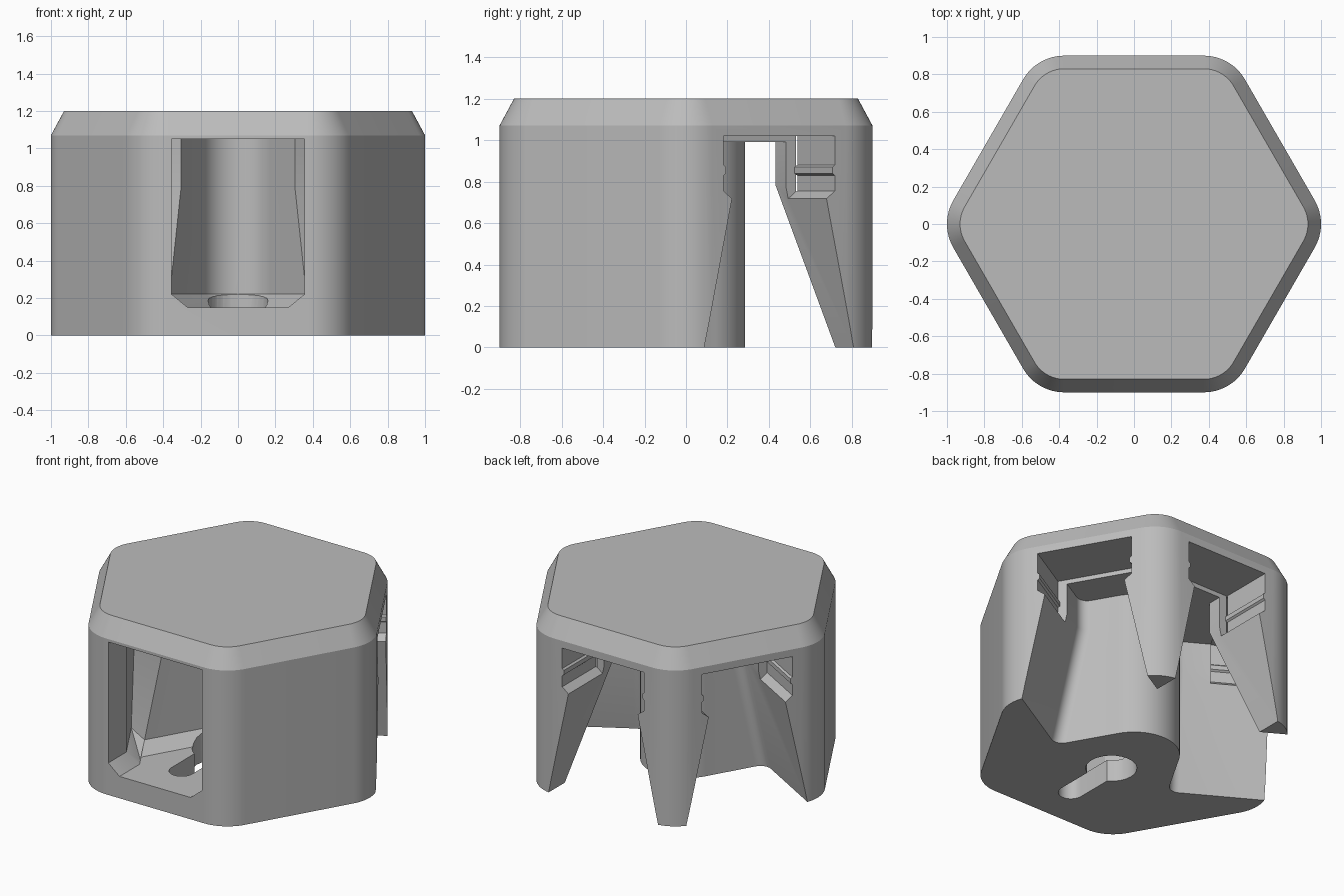
import bpy, bmesh
from math import cos, sin, tan, radians, pi
from mathutils import Matrix, Vector

if "Cube" in bpy.data.objects:
    bpy.data.objects.remove(bpy.data.objects["Cube"])

APOTHEM = 0.9      # centre to flat side
POST = 0.285       # centre to the inner end of each channel
WALL = 0.24        # cavity wall thickness
CEILING = 0.99     # channel ceiling
KNEE = 0.78        # height where the channel sides begin to splay
BACK_SIDES = (30, 90, 150)

grey = bpy.data.materials.new("plain grey")
grey.use_nodes = True
grey.diffuse_color = (0.5, 0.5, 0.5, 1)
grey.node_tree.nodes["Principled BSDF"].inputs["Base Color"].default_value = (0.5, 0.5, 0.5, 1)


def arc(cx, cy, r, start, end, steps=12):
    angles = [radians(start + (end - start) * i / steps) for i in range(steps + 1)]
    return [(cx + r * cos(a), cy + r * sin(a)) for a in angles]


def loft(name, rings):
    """Closed solid through a list of equally long 3D rings."""
    bm = bmesh.new()
    loops = [[bm.verts.new(p) for p in ring] for ring in rings]
    n = len(loops[0])
    for low, high in zip(loops, loops[1:]):
        for i in range(n):
            j = (i + 1) % n
            bm.faces.new((low[i], low[j], high[j], high[i]))
    bm.faces.new(loops[0][::-1])
    bm.faces.new(loops[-1])
    bmesh.ops.recalc_face_normals(bm, faces=bm.faces)
    mesh = bpy.data.meshes.new(name)
    bm.to_mesh(mesh)
    bm.free()
    mesh.materials.append(grey)
    obj = bpy.data.objects.new(name, mesh)
    bpy.context.collection.objects.link(obj)
    return obj


def at_height(outline, z):
    return [(x, y, z) for x, y in outline]


def prism(name, outline, bottom, top):
    return loft(name, [at_height(outline, bottom), at_height(outline, top)])


def cut(target, cutter):
    bpy.context.view_layer.update()
    mod = target.modifiers.new("cut", 'BOOLEAN')
    mod.operation = 'DIFFERENCE'
    mod.solver = 'EXACT'
    mod.object = cutter
    bpy.context.view_layer.objects.active = target
    bpy.ops.object.modifier_apply(modifier=mod.name)
    bpy.data.objects.remove(cutter)


def turn(obj, degrees):
    obj.data.transform(Matrix.Rotation(radians(degrees), 4, 'Z'))
    return obj


def meet(angle_a, dist_a, angle_b, dist_b):
    """Point where two lines, given by normal angle and distance, cross."""
    a, b = radians(angle_a), radians(angle_b)
    det = sin(b - a)
    return ((dist_a * sin(b) - dist_b * sin(a)) / det,
            (dist_b * cos(a) - dist_a * cos(b)) / det)


# Rounded hexagonal housing with a chamfered top
def hexagon(inset):
    r = 0.254
    reach = (APOTHEM - r) / cos(pi / 6)
    points = []
    for k in range(6):
        c = radians(60 * k)
        points += arc(reach * cos(c), reach * sin(c), r - inset, 60 * k - 30, 60 * k + 30)
    return points


housing = loft("housing", [at_height(hexagon(0), 0), at_height(hexagon(0), 1.07),
                           at_height(hexagon(0.07), 1.2)])


# Channels in the three back sides, splayed towards the bottom
def half_width(z):
    return 0.25 + 0.166 * max(0, 1 - z / KNEE)


def channel_outline(z):
    t, r = half_width(z), 0.07
    return ([(1.1, -t), (1.1, t)]
            + arc(POST + r, t - r, r, 90, 180, 6)
            + arc(POST + r, r - t, r, 180, 270, 6))


for side in BACK_SIDES:
    channel = loft("channel", [at_height(channel_outline(z), z) for z in (-0.1, KNEE, CEILING)])
    cut(housing, turn(channel, side))

# Round the post between the channels
cut(housing, prism("post_rounding", arc(0, 0, POST, 30, 150, 24) + arc(0, 0, 0.37, 150, 30, 24),
                   -0.1, CEILING))

# Rail pockets with a small ridge at the mouth of each channel
rail = [(0.26, 0.715), (0.31, 0.755), (0.31, 0.83), (0.298, 0.84),
        (0.298, 0.87), (0.31, 0.88), (0.31, 1.02)]
profile = rail + [(-t, z) for t, z in reversed(rail)]
for side in BACK_SIDES:
    pocket = loft("rail_pocket", [[(u, t, z) for t, z in profile] for u in (0.53, 1.1)])
    cut(housing, turn(pocket, side))


# Front window and cavity, following the channels at a constant wall
def cavity_outline(z, inset=0):
    tip, tip_radius = 0.07, 0.2
    mouth = 0.355 - inset
    splay = -(half_width(z) + WALL + inset)
    right = [(mouth, -1.1),
             meet(0, mouth, -30, APOTHEM - WALL - inset),
             meet(-30, APOTHEM - WALL - inset, 120, splay),
             meet(120, splay, 30, tip - inset)]
    end = arc(0, 2 * (tip - tip_radius), tip_radius - inset, 30, 150, 20)
    return right + end + [(-x, y) for x, y in reversed(right)]


cut(housing, loft("cavity", [at_height(cavity_outline(0.22, 0.085), 0.15)]
                  + [at_height(cavity_outline(z), z) for z in (0.22, KNEE, 1.05)]))

# Keyhole through the floor: round hole with a slot towards the front
cut(housing, prism("keyhole_hole", arc(0, -0.22, 0.16, 0, 345, 23), -0.1, 0.3))
cut(housing, prism("keyhole_slot", arc(0, -0.61, 0.08, 180, 360) + [(0.08, -0.22), (-0.08, -0.22)],
                   -0.1, 0.3))

# Smooth the rounded walls, keep the corners sharp
bpy.ops.object.select_all(action='DESELECT')
housing.select_set(True)
bpy.context.view_layer.objects.active = housing
bpy.ops.object.shade_smooth_by_angle(angle=radians(25))
